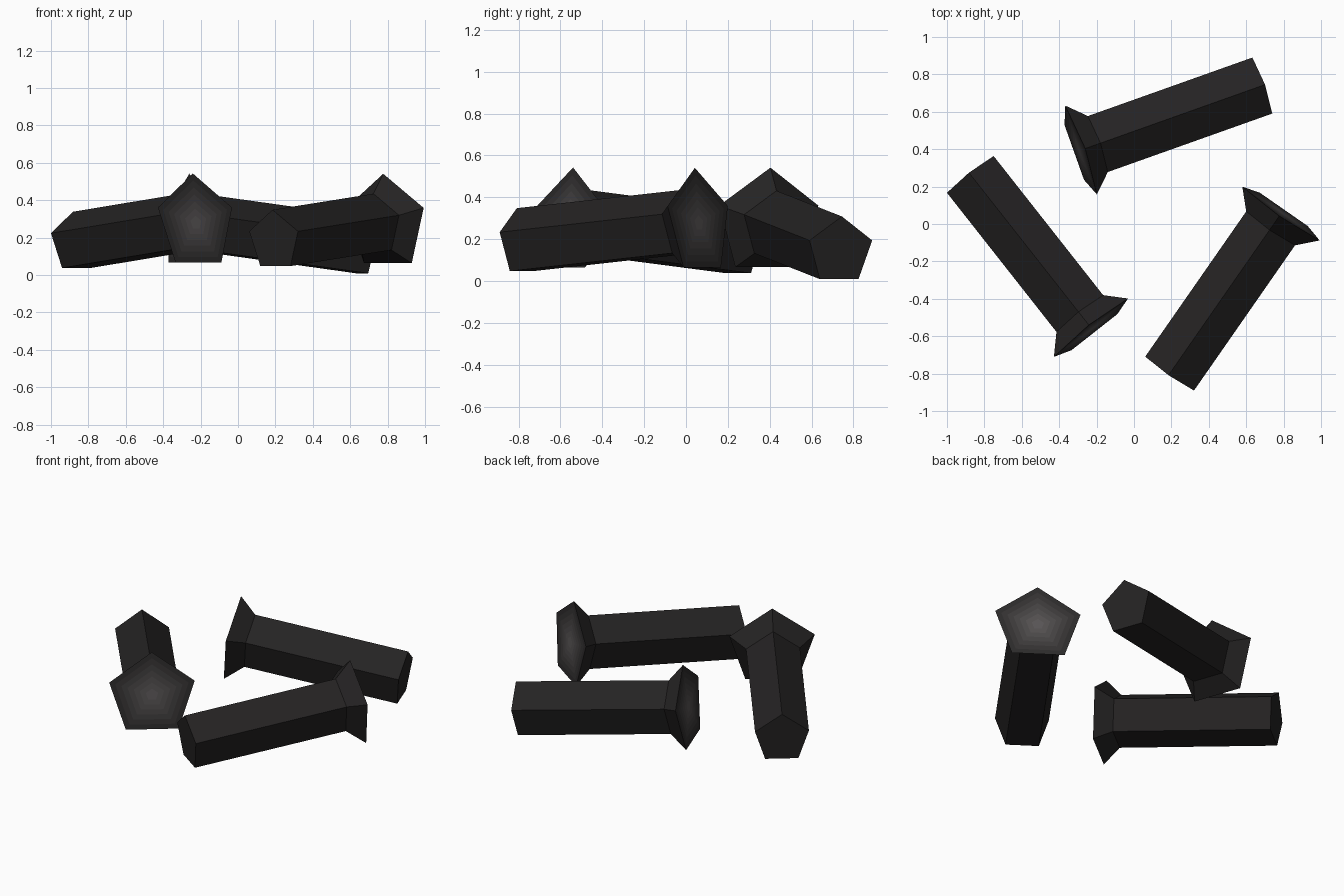
import bpy, bmesh, math
from mathutils import Vector

if "Cube" in bpy.data.objects:
    bpy.data.objects.remove(bpy.data.objects["Cube"])

SHAFT_R, HEAD_R, FLARE = 0.167, 0.265, 0.10
RINGS = 7


def material(name, k):
    m = bpy.data.materials.new(name)
    m.diffuse_color = (k, k * 0.92, k * 0.93, 1)
    m.use_nodes = True
    m.node_tree.nodes["Principled BSDF"].inputs["Base Color"].default_value = m.diffuse_color
    return m


# dark metal, then lighter bands toward the middle of the head
mats = [material("dark_metal", 0.018)]
for i in range(RINGS):
    mats.append(material(f"worn_metal_{i}", 0.026 + 0.075 * (i / (RINGS - 1)) ** 1.2))


def spike(name, tip, head):
    """Five-sided shaft from tip to head, flaring into a wide flat head."""
    tip, head = Vector(tip), Vector(head)
    axis = (head - tip).normalized()
    side = axis.cross(Vector((0, 0, 1))).normalized()
    up = side.cross(axis)
    bm = bmesh.new()

    def ring(center, r):
        angles = [math.pi / 2 + i * math.tau / 5 for i in range(5)]
        return [bm.verts.new(center + r * (side * math.cos(a) + up * math.sin(a)))
                for a in angles]

    def bridge(a, b, mat=0):
        for i in range(5):
            j = (i + 1) % 5
            bm.faces.new((a[i], a[j], b[j], b[i])).material_index = mat

    # shaft and flare
    end = ring(tip, SHAFT_R)
    neck = ring(head - axis * FLARE, SHAFT_R)
    rim = ring(head, HEAD_R)
    bm.faces.new(end)
    bridge(end, neck)
    bridge(neck, rim)
    # flat head face in concentric bands
    for i in range(1, RINGS):
        inner = ring(head, HEAD_R * (1 - i / RINGS))
        bridge(rim, inner, i)
        rim = inner
    bm.faces.new(rim).material_index = RINGS

    bmesh.ops.recalc_face_normals(bm, faces=bm.faces)
    mesh = bpy.data.meshes.new(name)
    bm.to_mesh(mesh)
    bm.free()
    for m in mats:
        mesh.materials.append(m)
    bpy.context.collection.objects.link(bpy.data.objects.new(name, mesh))


# three loose spikes lying in a ring
spike("back_spike", (0.68, 0.738, 0.143), (-0.293, 0.392, 0.279))
spike("left_spike", (-0.872, 0.261, 0.172), (-0.225, -0.561, 0.279))
spike("right_spike", (0.193, -0.796, 0.182), (0.79, 0.062, 0.277))
